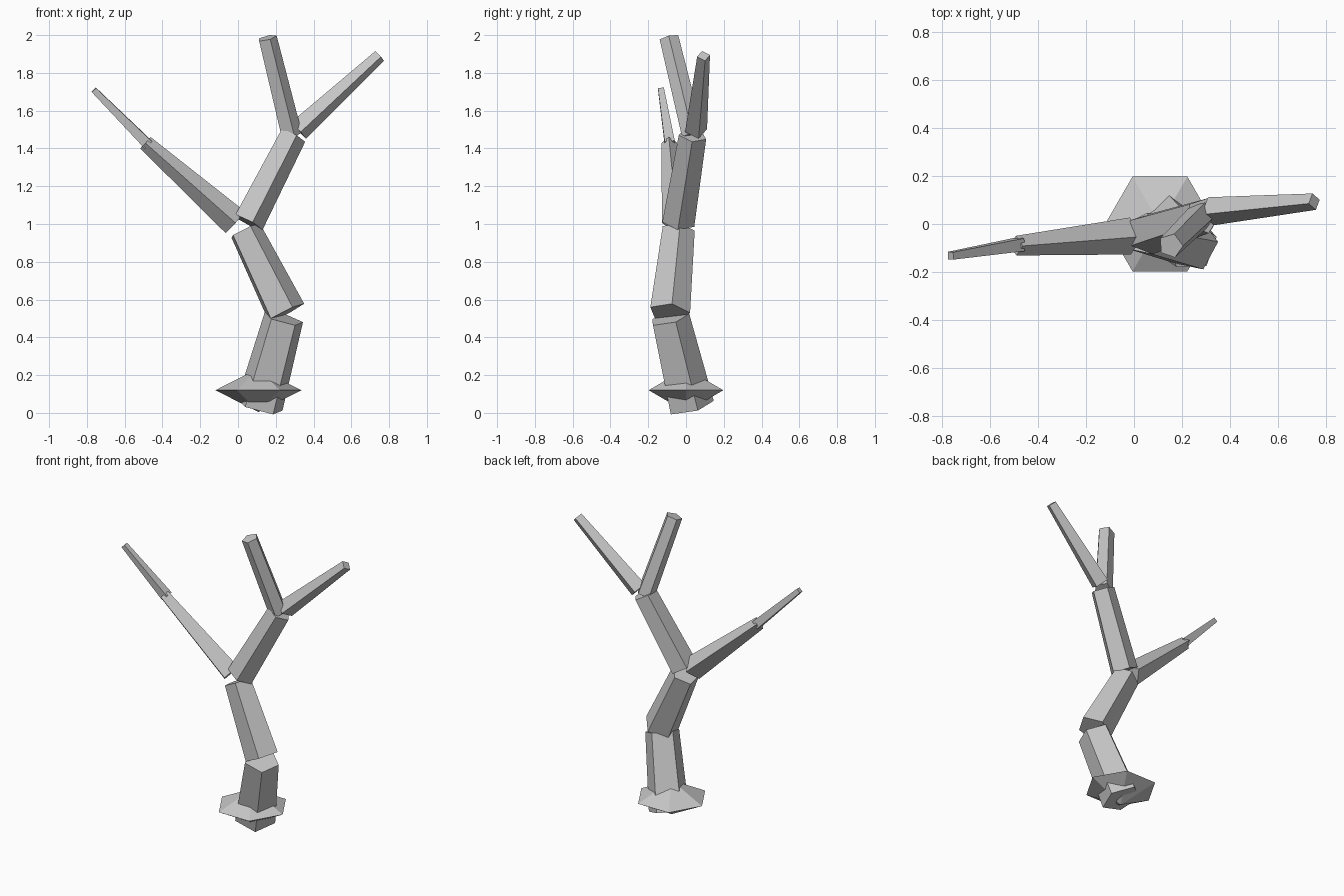
import bpy, bmesh
from math import sin, cos, pi, radians
from mathutils import Vector

cube = bpy.data.objects.get("Cube")
if cube:
    bpy.data.objects.remove(cube, do_unlink=True)

GREY = (0.56, 0.56, 0.56, 1)
bark = bpy.data.materials.new("grey_bark")
bark.use_nodes = True
bark.diffuse_color = GREY
bark.node_tree.nodes["Principled BSDF"].inputs["Base Color"].default_value = GREY


def add_object(name, bm):
    bmesh.ops.recalc_face_normals(bm, faces=bm.faces)
    mesh = bpy.data.meshes.new(name)
    bm.to_mesh(mesh)
    bm.free()
    mesh.materials.append(bark)
    bpy.context.scene.collection.objects.link(bpy.data.objects.new(name, mesh))


def ring(bm, centre, radius, sides, turn, rotation):
    """Regular polygon of vertices, turned about its own axis."""
    angles = [radians(turn) + 2 * pi * i / sides for i in range(sides)]
    return [bm.verts.new(centre + rotation @ Vector((radius * cos(a), radius * sin(a), 0)))
            for a in angles]


def limb(name, start, end, r_start, r_end, sides, turn):
    """Tapered prism with caps square to its axis."""
    start, end = Vector(start), Vector(end)
    rotation = Vector((0, 0, 1)).rotation_difference(end - start)
    bm = bmesh.new()
    low = ring(bm, start, r_start, sides, turn, rotation)
    high = ring(bm, end, r_end, sides, turn, rotation)
    bm.faces.new(low)
    bm.faces.new(high)
    for i in range(sides):
        j = (i + 1) % sides
        bm.faces.new((low[i], low[j], high[j], high[i]))
    add_object(name, bm)


# Trunk: three crooked five-sided sections
limb("trunk_lower", (0.115, 0.02, 0.035), (0.242, -0.09, 0.5), 0.13, 0.11, 5, 90)
limb("trunk_middle", (0.25, -0.088, 0.53), (0.035, -0.042, 0.965), 0.112, 0.09, 5, 6)
limb("trunk_upper", (0.05, -0.04, 1.01), (0.287, 0.035, 1.47), 0.09, 0.077, 5, 0)

# Branches
limb("top_branch", (0.28, 0.035, 1.47), (0.153, -0.09, 1.985), 0.06, 0.053, 5, 0)
limb("left_branch", (0.32, 0.053, 1.495), (0.75, 0.093, 1.89), 0.06, 0.035, 4, 15)
limb("right_branch", (-0.015, -0.05, 1.01), (-0.49, -0.09, 1.43), 0.077, 0.041, 4, 0)
limb("right_twig", (-0.475, -0.085, 1.42), (-0.763, -0.132, 1.71), 0.038, 0.022, 4, 45)

# Root flare: flat six-sided double cone
bm = bmesh.new()
rim = ring(bm, Vector((0.108, 0, 0.12)), 0.228, 6, 0, Vector((0, 0, 1)).rotation_difference((0, 0, 1)))
for z in (0.005, 0.235):
    tip = bm.verts.new((0.108, 0, z))
    for i in range(6):
        bm.faces.new((rim[i], rim[(i + 1) % 6], tip))
add_object("root_flare", bm)
